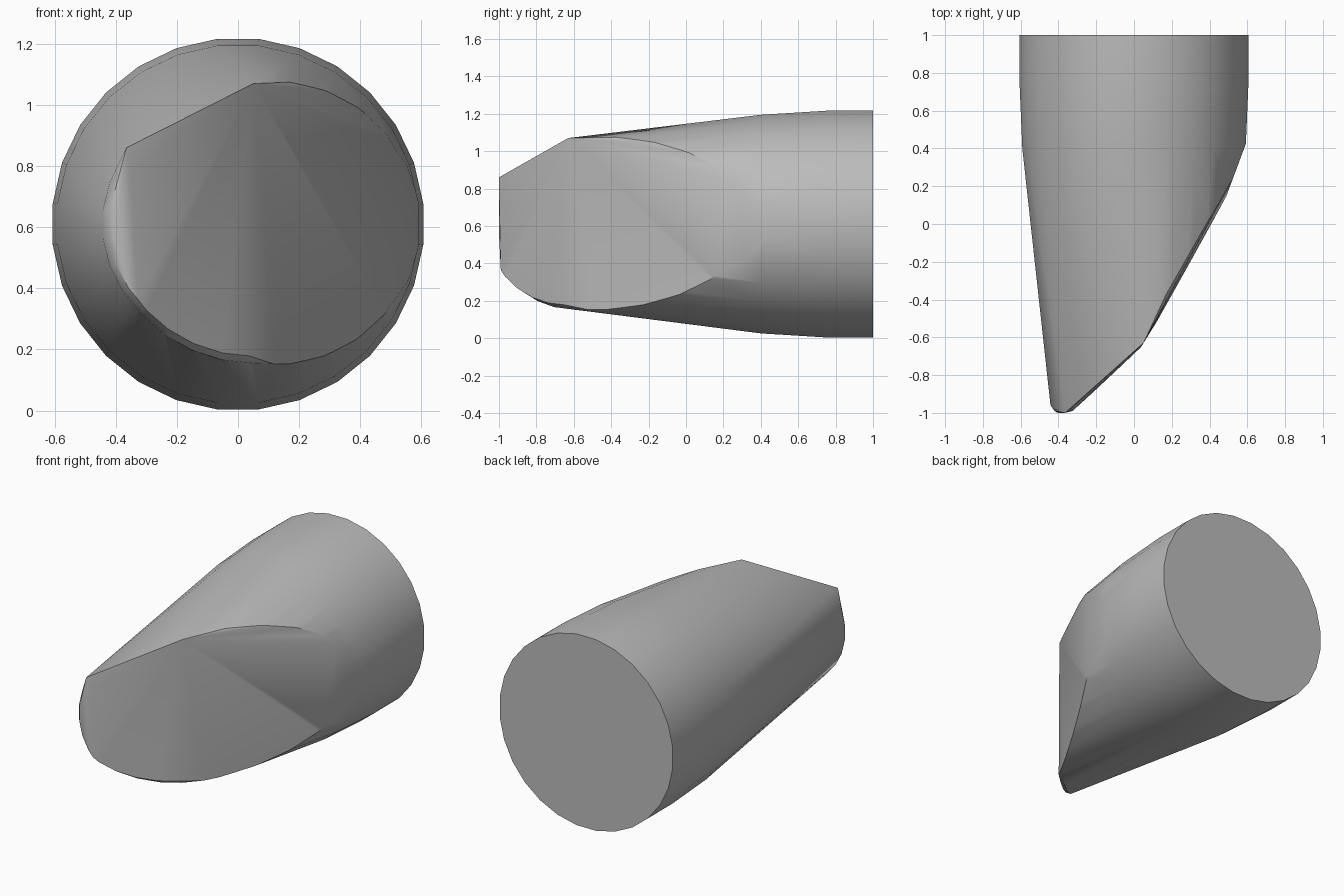
import bpy, bmesh, math
from mathutils import Vector

cube = bpy.data.objects.get("Cube")
if cube:
    bpy.data.objects.remove(cube, do_unlink=True)

CENTRE = 0.61
SIDES = 28
# Profile stations: y, half width, half height
STATIONS = [(1, .61, .61), (.75, .61, .61), (.4, .595, .588), (-1, .445, .415)]
# Slanted cuts: plane point, and outward normal
CUTS = [((.01, -.67, .61), (.67, -.74, .03)),
        ((.03, -.65, .61), (.87, -.49, .03)),
        ((.49, .15, .61), (.94, -.35, 0))]
# Corners of the straight top edge of the tip
TIP, CREST = Vector((-.365, -1, .86)), Vector((.05, -.63, 1.07))


def hull(bm, points):
    bm.clear()
    for p in points:
        bm.verts.new(p)
    res = bmesh.ops.convex_hull(bm, input=bm.verts)
    loose = [v for v in bm.verts if not v.link_faces]
    bmesh.ops.delete(bm, geom=loose, context='VERTS')


# Tapered round body
bm = bmesh.new()
rings = []
for y, w, h in STATIONS:
    for i in range(SIDES):
        a = math.tau * (i + .5) / SIDES
        rings.append(Vector((w * math.cos(a), y, CENTRE + h * math.sin(a))))
hull(bm, rings)

# Slice the tip
for point, normal in CUTS:
    bmesh.ops.bisect_plane(bm, geom=bm.verts[:] + bm.edges[:] + bm.faces[:],
                           plane_co=point, plane_no=normal, clear_outer=True)
    hull(bm, [v.co.copy() for v in bm.verts])

# Flatten the top of the tip to one straight edge and ease the lower rim
points = [TIP, CREST]
slope = (CREST.z - TIP.z) / (CREST.x - TIP.x)
for v in bm.verts:
    p = v.co.copy()
    if p.y > -.6:
        points.append(p)
    elif p.z < TIP.z - .02 and p.z < TIP.z + slope * (p.x - TIP.x):
        inner = p.copy()
        inner.x *= .95
        inner.z = CENTRE + (p.z - CENTRE) * .95
        inner.y = max(p.y, -1) + .01
        points += [inner, p + Vector((0, .04, 0))]
points.append(Vector((-.405, -1, .56)))
hull(bm, points)
bmesh.ops.recalc_face_normals(bm, faces=bm.faces)
bmesh.ops.dissolve_limit(bm, angle_limit=.01, verts=bm.verts, edges=bm.edges)

mesh = bpy.data.meshes.new("tapered_body")
bm.to_mesh(mesh)
bm.free()
body = bpy.data.objects.new("tapered_body", mesh)
bpy.context.collection.objects.link(body)

# Plain grey finish
grey = bpy.data.materials.new("plain_grey")
grey.use_nodes = True
colour = (.5, .5, .5, 1)
grey.diffuse_color = colour
grey.node_tree.nodes["Principled BSDF"].inputs["Base Color"].default_value = colour
mesh.materials.append(grey)

# Smooth sides with crisp rims
bpy.context.view_layer.objects.active = body
body.select_set(True)
bpy.ops.object.shade_smooth_by_angle(angle=math.radians(32))
